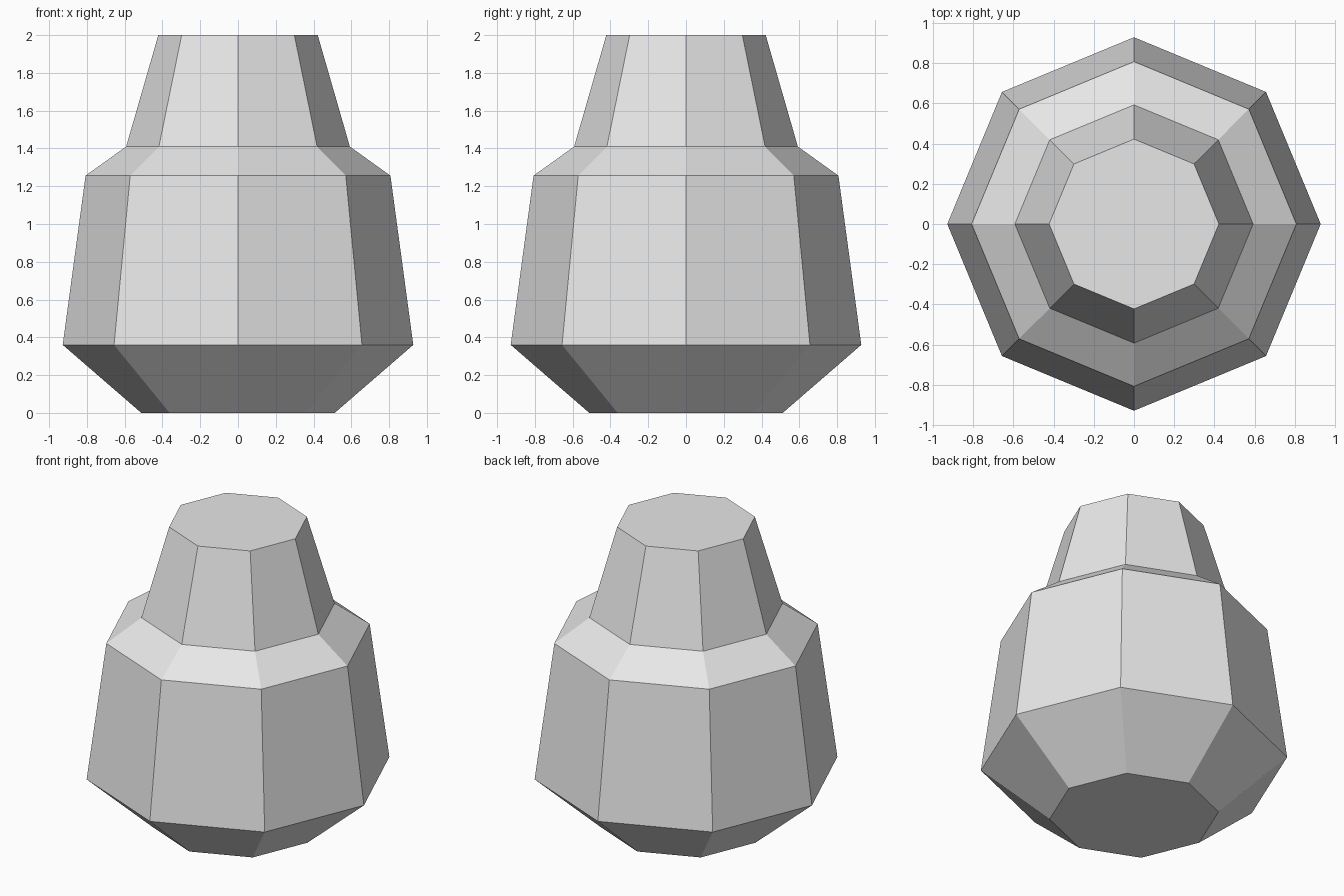
import bpy
import bmesh
from math import cos, sin, tau

cube = bpy.data.objects.get("Cube")
if cube:
    bpy.data.objects.remove(cube, do_unlink=True)

SIDES = 8

# One plain grey for the whole vessel
grey = bpy.data.materials.new("light_grey")
grey.use_nodes = True
grey.diffuse_color = (0.8, 0.8, 0.8, 1)
grey.node_tree.nodes["Principled BSDF"].inputs["Base Color"].default_value = grey.diffuse_color


def faceted_lathe(name, profile, material):
    """Closed, flat-shaded solid from (radius, height) rings."""
    bm = bmesh.new()
    rings = []
    for radius, height in profile:
        rings.append([bm.verts.new((radius * cos(tau * i / SIDES),
                                    radius * sin(tau * i / SIDES), height))
                      for i in range(SIDES)])
    for low, high in zip(rings, rings[1:]):
        for i in range(SIDES):
            j = (i + 1) % SIDES
            bm.faces.new((low[i], low[j], high[j], high[i]))
    bm.faces.new(rings[0][::-1])
    bm.faces.new(rings[-1])
    bmesh.ops.recalc_face_normals(bm, faces=bm.faces)
    mesh = bpy.data.meshes.new(name)
    bm.to_mesh(mesh)
    bm.free()
    mesh.materials.append(material)
    obj = bpy.data.objects.new(name, mesh)
    bpy.context.collection.objects.link(obj)
    return obj


# Base, belly, sloping shoulder and tapered neck in one continuous shell
faceted_lathe("vessel_body", [
    (0.512, 0.0),     # foot
    (0.928, 0.36),    # widest edge
    (0.807, 1.256),   # shoulder edge
    (0.592, 1.41),    # neck base
    (0.422, 2.0),     # flat top
], grey)
